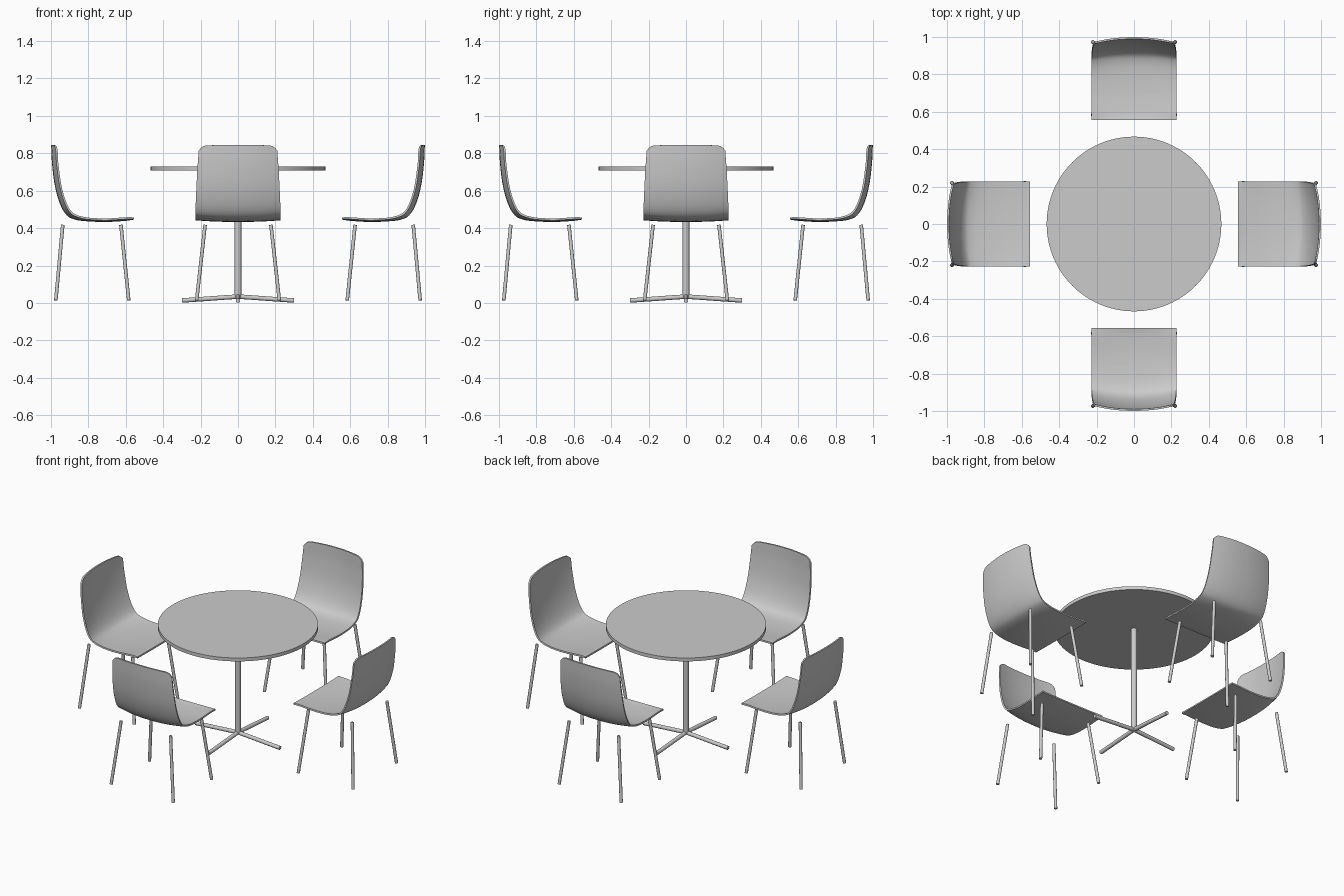
import bpy, bmesh, math
from mathutils import Vector, Matrix

if "Cube" in bpy.data.objects:
    bpy.data.objects.remove(bpy.data.objects["Cube"])


def finish(obj):
    bpy.ops.object.select_all(action='DESELECT')
    obj.select_set(True)
    bpy.context.view_layer.objects.active = obj
    for m in list(obj.modifiers):
        bpy.ops.object.modifier_apply(modifier=m.name)
    bpy.ops.object.shade_smooth_by_angle(angle=math.radians(40))
    return obj


def make(name, bm):
    me = bpy.data.meshes.new(name)
    bm.to_mesh(me)
    bm.free()
    obj = bpy.data.objects.new(name, me)
    bpy.context.collection.objects.link(obj)
    return obj


def rod(name, a, b, r, sides=24):
    """Capped cylinder from point a to point b."""
    a, b = Vector(a), Vector(b)
    d = b - a
    bm = bmesh.new()
    bmesh.ops.create_cone(bm, cap_ends=True, segments=sides, radius1=r, radius2=r, depth=d.length)
    rot = d.to_track_quat('Z', 'Y').to_matrix().to_4x4()
    bm.transform(Matrix.Translation((a + b) / 2) @ rot)
    return finish(make(name, bm))


def spline(pts, steps):
    """Catmull-Rom through tuples of any size."""
    p = [Vector(q) for q in pts]
    p = [2 * p[0] - p[1]] + p + [2 * p[-1] - p[-2]]
    out = []
    for i in range(1, len(p) - 2):
        for k in range(steps):
            t = k / steps
            out.append(0.5 * (2 * p[i] + (p[i + 1] - p[i - 1]) * t
                       + (2 * p[i - 1] - 5 * p[i] + 4 * p[i + 1] - p[i + 2]) * t * t
                       + (3 * p[i] - p[i - 1] - 3 * p[i + 1] + p[i + 2]) * t ** 3))
    return out + [p[-2]]


# Table
rod("table_top", (0, 0, 0.708), (0, 0, 0.73), 0.467, 96)
rod("table_column", (0, 0, 0.03), (0, 0, 0.71), 0.018, 32)
for k in range(4):
    c, s = round(math.cos(k * math.pi / 2)), round(math.sin(k * math.pi / 2))
    rod(f"table_foot_{k + 1}", (0, 0, 0.034), (0.3 * c, 0.3 * s, 0.013), 0.012)

# Chair shell: centre line of the underside as x, z, half width, side lift
profile = [
    (0.555, 0.446, 0.228, 0.002), (0.60, 0.439, 0.227, 0.009),
    (0.70, 0.433, 0.227, 0.009), (0.80, 0.436, 0.228, 0.010),
    (0.87, 0.445, 0.228, 0.017), (0.915, 0.468, 0.228, 0.023),
    (0.95, 0.525, 0.226, 0.025), (0.978, 0.62, 0.222, 0.025),
    (0.994, 0.74, 0.216, 0.025), (0.999, 0.845, 0.210, 0.025),
]
rows = spline(profile, 5)
cols = 20
bm = bmesh.new()
grid = []
for i, r in enumerate(rows):
    a, b = rows[max(i - 1, 0)], rows[min(i + 1, len(rows) - 1)]
    t = Vector((b[0] - a[0], b[1] - a[1])).normalized()
    line = []
    for j in range(cols + 1):
        u = 2 * j / cols - 1
        u = math.sin(u * math.pi / 2)
        lift = r[3] * abs(u) ** 2.2
        z = r[1] + t.x * lift
        # rounded upper corners
        y = u * r[2]
        if i > len(rows) - 8:
            f = (i - len(rows) + 8) / 7
            z -= f * (0.006 * u * u + 0.026 * max(0, (abs(u) - 0.8) / 0.2) ** 2.5)
        line.append(bm.verts.new((r[0] - t.y * lift, y, z)))
    grid.append(line)
for i in range(len(rows) - 1):
    for j in range(cols):
        bm.faces.new((grid[i][j], grid[i + 1][j], grid[i + 1][j + 1], grid[i][j + 1]))
shell = make("chair_shell_1", bm)
m = shell.modifiers.new("thickness", 'SOLIDIFY')
m.thickness = 0.010
m.offset = 1
finish(shell)

# Splayed chair legs
chair = [shell]
for side, s in (("left", 1), ("right", -1)):
    for end, x0, x1 in (("front", 0.626, 0.584), ("back", 0.937, 0.974)):
        chair.append(rod(f"{end}_{side}_leg_1", (x0, 0.176 * s, 0.417), (x1, 0.221 * s, 0.014), 0.0095))

# Remaining three chairs around the table
for k in range(1, 4):
    for part in chair:
        copy = part.copy()
        copy.name = part.name[:-1] + str(k + 1)
        copy.matrix_world = Matrix.Rotation(k * math.pi / 2, 4, 'Z') @ part.matrix_world
        bpy.context.collection.objects.link(copy)
